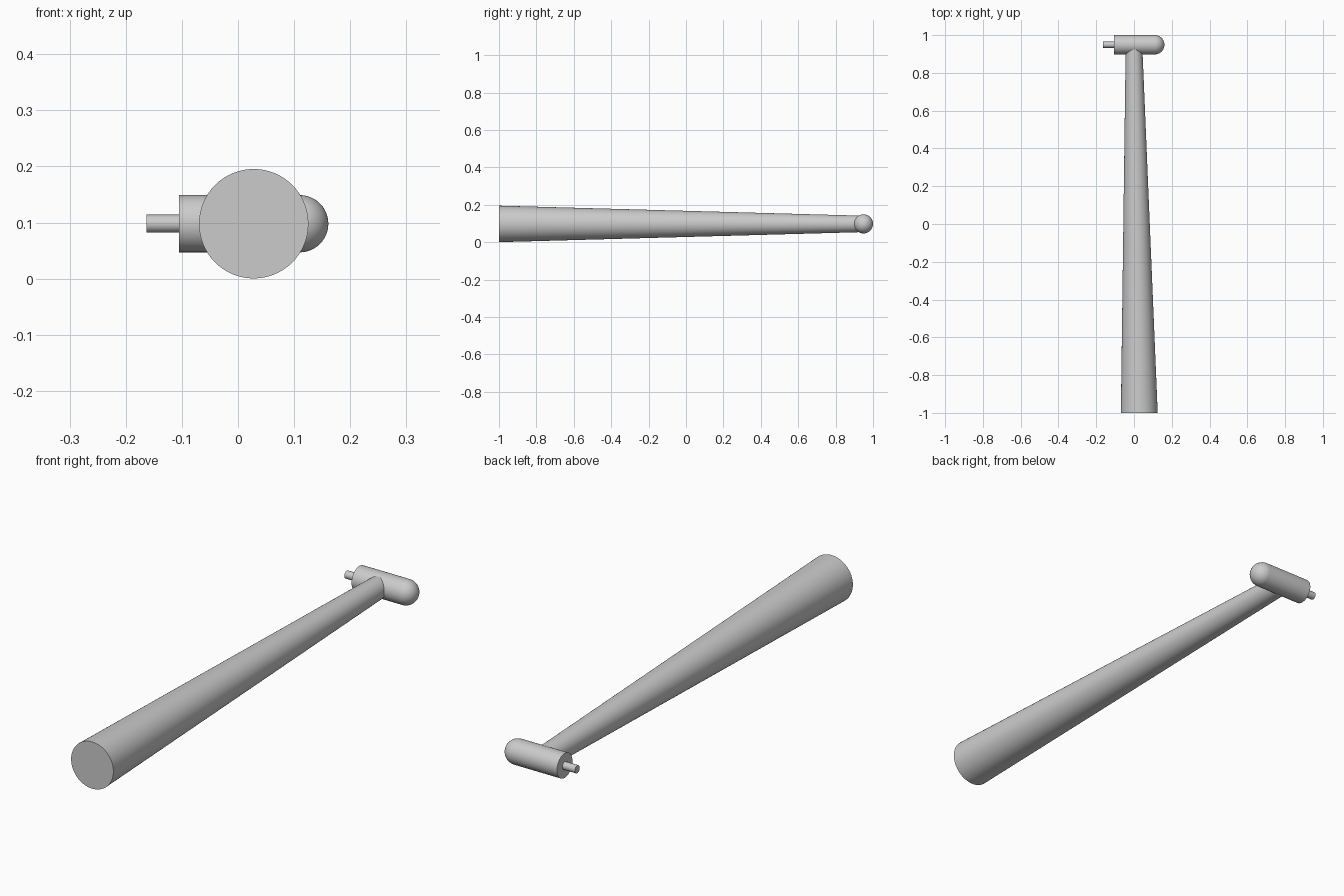
import bpy, bmesh, math
from mathutils import Vector

cube = bpy.data.objects.get("Cube")
if cube:
    bpy.data.objects.remove(cube, do_unlink=True)

grey = bpy.data.materials.new("plain grey")
grey.use_nodes = True
colour = (0.6, 0.6, 0.6, 1)
grey.diffuse_color = colour
grey.node_tree.nodes["Principled BSDF"].inputs["Base Color"].default_value = colour

SIDES = 64
AXIS_Z = 0.098
HEAD_Y = 0.949


def loft(name, rings, u, v):
    """Join circles (centre, radius) lying in the plane of u and v, and cap the ends."""
    bm = bmesh.new()
    loops = []
    for centre, radius in rings:
        angles = [math.tau * i / SIDES for i in range(SIDES)]
        loops.append([bm.verts.new(Vector(centre) + radius * (math.cos(a) * u + math.sin(a) * v))
                      for a in angles])
    for a, b in zip(loops, loops[1:]):
        for i in range(SIDES):
            j = (i + 1) % SIDES
            bm.faces.new((a[i], a[j], b[j], b[i]))
    bm.faces.new(loops[0])
    bm.faces.new(loops[-1])
    bmesh.ops.recalc_face_normals(bm, faces=bm.faces)
    mesh = bpy.data.meshes.new(name)
    bm.to_mesh(mesh)
    bm.free()
    mesh.materials.append(grey)
    obj = bpy.data.objects.new(name, mesh)
    bpy.context.collection.objects.link(obj)
    bpy.ops.object.select_all(action='DESELECT')
    obj.select_set(True)
    bpy.context.view_layer.objects.active = obj
    bpy.ops.object.shade_smooth_by_angle(angle=math.radians(35))
    return obj


X, Y, Z = Vector((1, 0, 0)), Vector((0, 1, 0)), Vector((0, 0, 1))

# Tapered handle, leaning slightly sideways, ending inside the head
loft("handle", [((0.028, -1, AXIS_Z), 0.0975), ((0, 0.94, AXIS_Z), 0.044)], X, Z)

# Crosswise head: flat at one end, domed at the other
head_radius, dome_x = 0.051, 0.11
head = [((-0.105, HEAD_Y, AXIS_Z), head_radius)]
for step in range(16):
    a = math.pi / 2 * step / 15.2
    head.append(((dome_x + head_radius * math.sin(a), HEAD_Y, AXIS_Z), head_radius * math.cos(a)))
loft("head", head, Y, Z)

# Thin pin on the flat end
loft("pin", [((-0.163, HEAD_Y, AXIS_Z), 0.016), ((-0.09, HEAD_Y, AXIS_Z), 0.016)], Y, Z)
